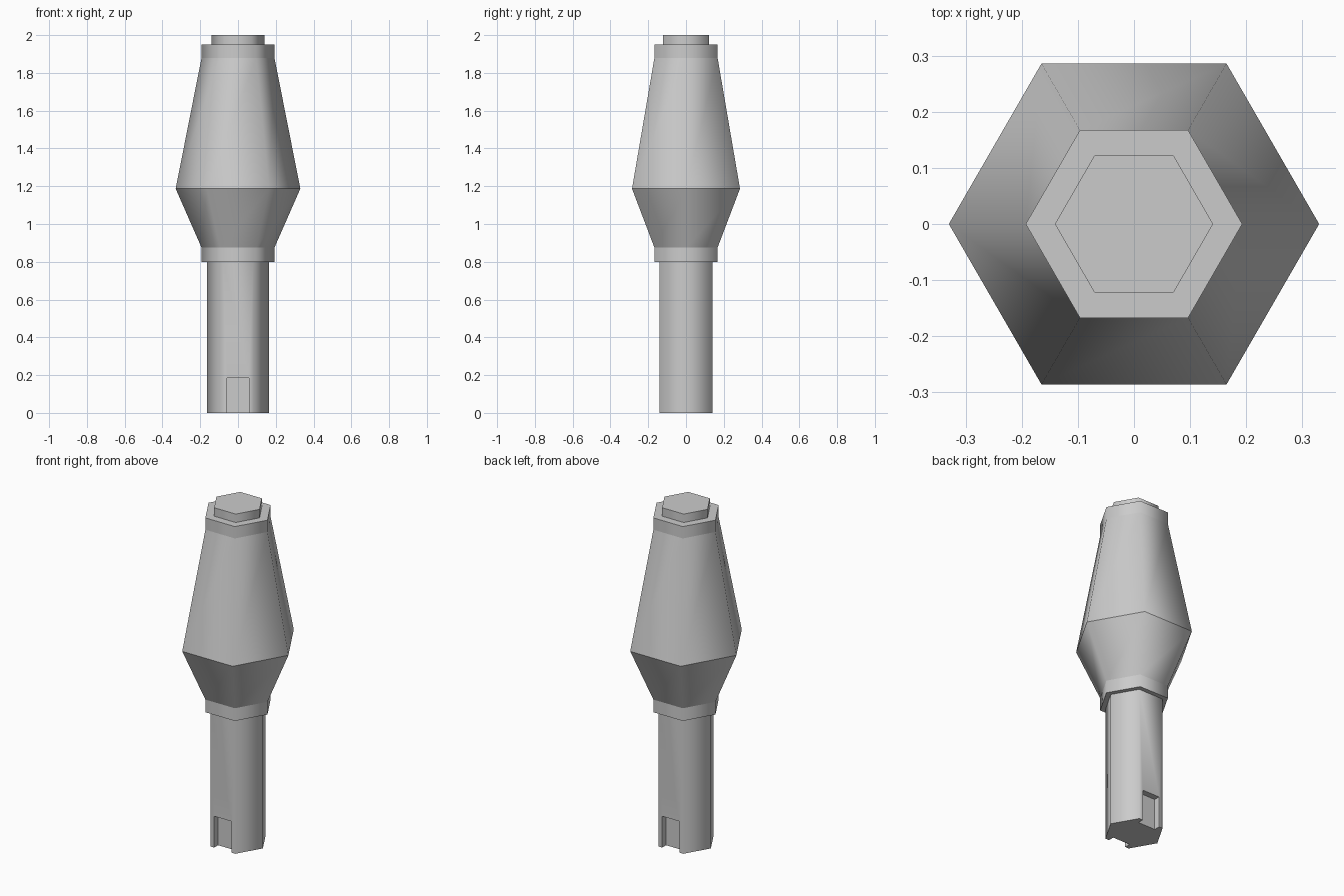
import bpy, bmesh, math

if "Cube" in bpy.data.objects:
    bpy.data.objects.remove(bpy.data.objects["Cube"])


def hex_solid(name, profile):
    """Six-sided solid from (corner radius, z) pairs, corners on the x axis."""
    bm = bmesh.new()
    rings = [[bm.verts.new((r * math.cos(i * math.pi / 3), r * math.sin(i * math.pi / 3), z))
              for i in range(6)] for r, z in profile]
    for a, b in zip(rings, rings[1:]):
        for i in range(6):
            j = (i + 1) % 6
            bm.faces.new((a[i], a[j], b[j], b[i]))
    bm.faces.new(rings[0][::-1])
    bm.faces.new(rings[-1])
    mesh = bpy.data.meshes.new(name)
    bm.to_mesh(mesh)
    bm.free()
    obj = bpy.data.objects.new(name, mesh)
    bpy.context.collection.objects.link(obj)
    return obj


def shade(obj):
    """Smooth across the six upright corners, crisp everywhere else."""
    bm = bmesh.new()
    bm.from_mesh(obj.data)
    for f in bm.faces:
        f.smooth = True
    for e in bm.edges:
        a, b = (v.co for v in e.verts)
        mid = (a + b) / 2
        turn = math.atan2(mid.y, mid.x) / (math.pi / 3)
        e.smooth = abs(a.z - b.z) > 0.01 and abs(turn - round(turn)) < 0.01
    bm.to_mesh(obj.data)
    bm.free()


# Shaft, with a shallow slot at the foot of the front and back faces
shaft = hex_solid("shaft", [(0.163, 0), (0.163, 0.82)])
flat = 0.163 * math.cos(math.pi / 6)
depth = 0.036
for side in (-1, 1):
    bpy.ops.mesh.primitive_cube_add(size=1, location=(0, side * (flat - depth + 0.1), 0.085))
    cutter = bpy.context.object
    cutter.name = "slot_cutter"
    cutter.scale = (0.114, 0.2, 0.2)
    cutter.hide_render = True
    bpy.context.view_layer.update()
    mod = shaft.modifiers.new("slot", 'BOOLEAN')
    mod.object = cutter
    mod.operation = 'DIFFERENCE'
    mod.solver = 'EXACT'
    bpy.context.view_layer.objects.active = shaft
    bpy.ops.object.modifier_apply(modifier=mod.name)
    bpy.data.objects.remove(cutter)

# Double-tapered head with a collar at each end
head = hex_solid("head", [(0.193, 0.8), (0.193, 0.875), (0.33, 1.187),
                          (0.193, 1.88), (0.193, 1.95)])

# Small cap on top
cap = hex_solid("top_cap", [(0.141, 1.94), (0.141, 2.0)])

for part in (shaft, head, cap):
    shade(part)
